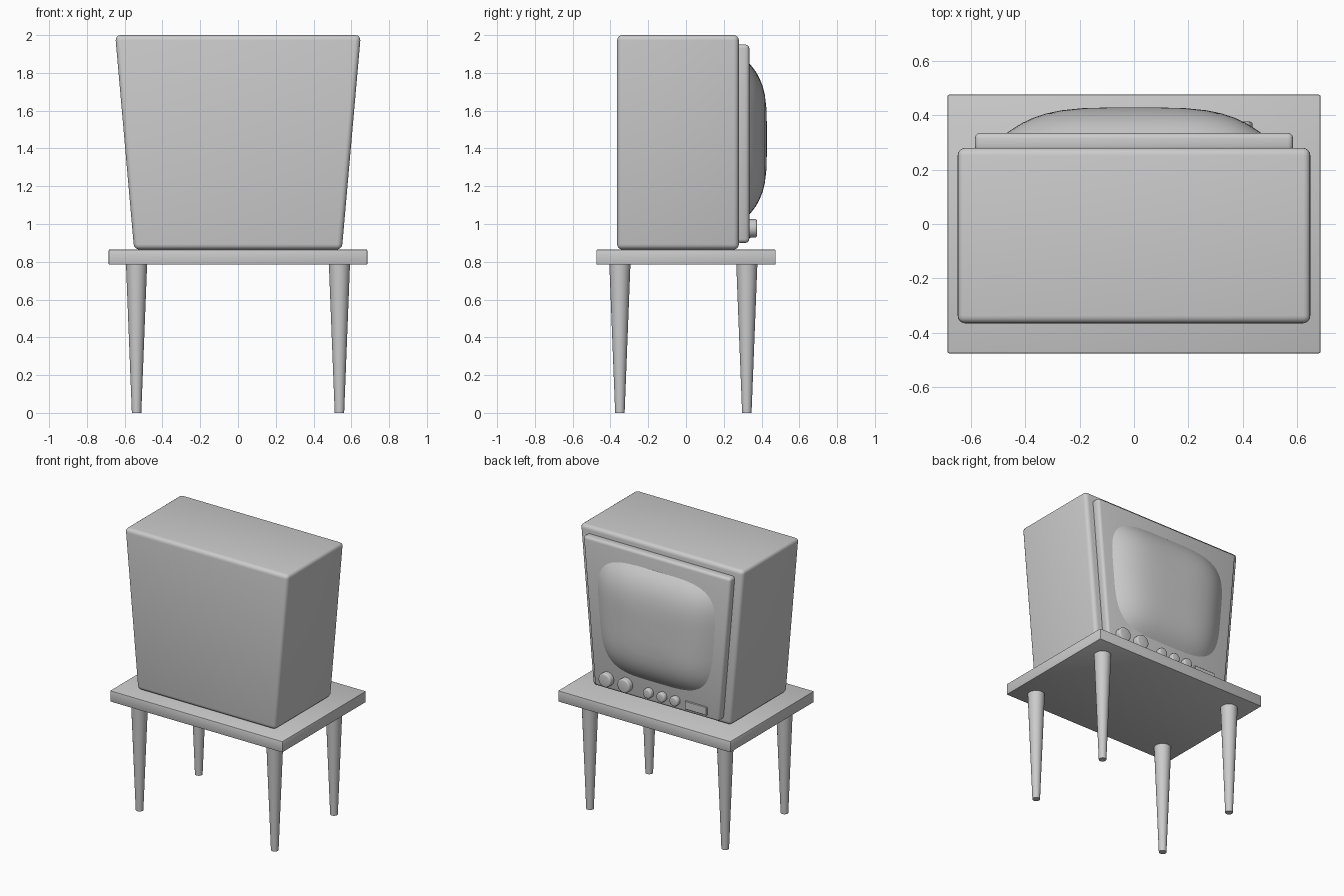
import bpy, bmesh, math
from mathutils import Matrix

if "Cube" in bpy.data.objects:
    bpy.data.objects.remove(bpy.data.objects["Cube"])


def finish(name, bm, angle=35):
    bmesh.ops.recalc_face_normals(bm, faces=bm.faces)
    mesh = bpy.data.meshes.new(name)
    bm.to_mesh(mesh)
    bm.free()
    obj = bpy.data.objects.new(name, mesh)
    bpy.context.collection.objects.link(obj)
    bpy.ops.object.select_all(action='DESELECT')
    obj.select_set(True)
    bpy.context.view_layer.objects.active = obj
    bpy.ops.object.shade_smooth_by_angle(angle=math.radians(angle))
    return obj


def tapered_box(name, half_bottom, half_top, y0, y1, z0, z1, bevel, segments=3, x=0):
    """Bevelled box whose width changes from bottom to top."""
    bm = bmesh.new()
    bmesh.ops.create_cube(bm, size=2)
    for v in bm.verts:
        half = half_top if v.co.z > 0 else half_bottom
        v.co = (x + v.co.x * half, y1 if v.co.y > 0 else y0, z1 if v.co.z > 0 else z0)
    bmesh.ops.bevel(bm, geom=bm.edges[:], offset=bevel, segments=segments,
                    profile=0.5, affect='EDGES')
    return finish(name, bm)


def knob(name, x, z, radius, y0, y1):
    """Round knob facing the screen side, with a softened front rim."""
    bm = bmesh.new()
    place = Matrix.Translation((x, (y0 + y1) / 2, z)) @ Matrix.Rotation(-math.pi / 2, 4, 'X')
    bmesh.ops.create_cone(bm, cap_ends=True, segments=32, radius1=radius,
                          radius2=radius, depth=y1 - y0, matrix=place)
    rim = [e for e in bm.edges if all(v.co.y > y1 - 0.001 for v in e.verts)]
    bmesh.ops.bevel(bm, geom=rim, offset=0.01, segments=3, profile=0.5, affect='EDGES')
    return finish(name, bm)


# Table
tapered_box("table_top", 0.685, 0.685, -0.475, 0.475, 0.785, 0.865, 0.006, 2)
for side, x in (("left", -0.537), ("right", 0.537)):
    for end, y in (("front", -0.35), ("back", 0.322)):
        bm = bmesh.new()
        bmesh.ops.create_cone(bm, cap_ends=True, segments=32, radius1=0.025, radius2=0.056,
                              depth=0.79, matrix=Matrix.Translation((x, y, 0.395)))
        finish(f"{end}_{side}_leg", bm)

# Television cabinet and face panel
tapered_box("cabinet", 0.55, 0.65, -0.365, 0.28, 0.865, 2.0, 0.028, 4)
tapered_box("face_panel", 0.495, 0.586, 0.265, 0.335, 0.9, 1.95, 0.02, 3)

# Bulging screen: rounded, tapered outline shrunk ring by ring to the centre
bm = bmesh.new()
SEGMENTS = 64
rings = []
for r, y in [(1.0, 0.325)] + [(r, 0.335 + 0.093 * (1 - r ** 4))
                              for r in (1, 0.95, 0.88, 0.8, 0.7, 0.58, 0.42, 0.22)]:
    ring = []
    for i in range(SEGMENTS):
        a = 2 * math.pi * i / SEGMENTS
        c, s = math.cos(a), math.sin(a)
        u = math.copysign(abs(c) ** 0.5, c) * r
        v = math.copysign(abs(s) ** 0.5, s) * r
        ring.append(bm.verts.new((u * (0.455 + 0.035 * v), y, 1.45 + 0.4 * v)))
    rings.append(ring)
for outer, inner in zip(rings, rings[1:]):
    for i in range(SEGMENTS):
        j = (i + 1) % SEGMENTS
        bm.faces.new((outer[i], outer[j], inner[j], inner[i]))
bm.faces.new(rings[-1])
bm.faces.new(rings[0][::-1])
finish("screen", bm)

# Controls
for i, x in enumerate((0.387, 0.237)):
    knob(f"large_knob_{i + 1}", x, 0.977, 0.049, 0.325, 0.376)
for i, x in enumerate((0.056, -0.051, -0.155)):
    knob(f"small_knob_{i + 1}", x, 0.967, 0.034, 0.325, 0.367)
tapered_box("control_plate", 0.087, 0.087, 0.325, 0.343, 0.925, 0.985, 0.003, 1, x=-0.317)
